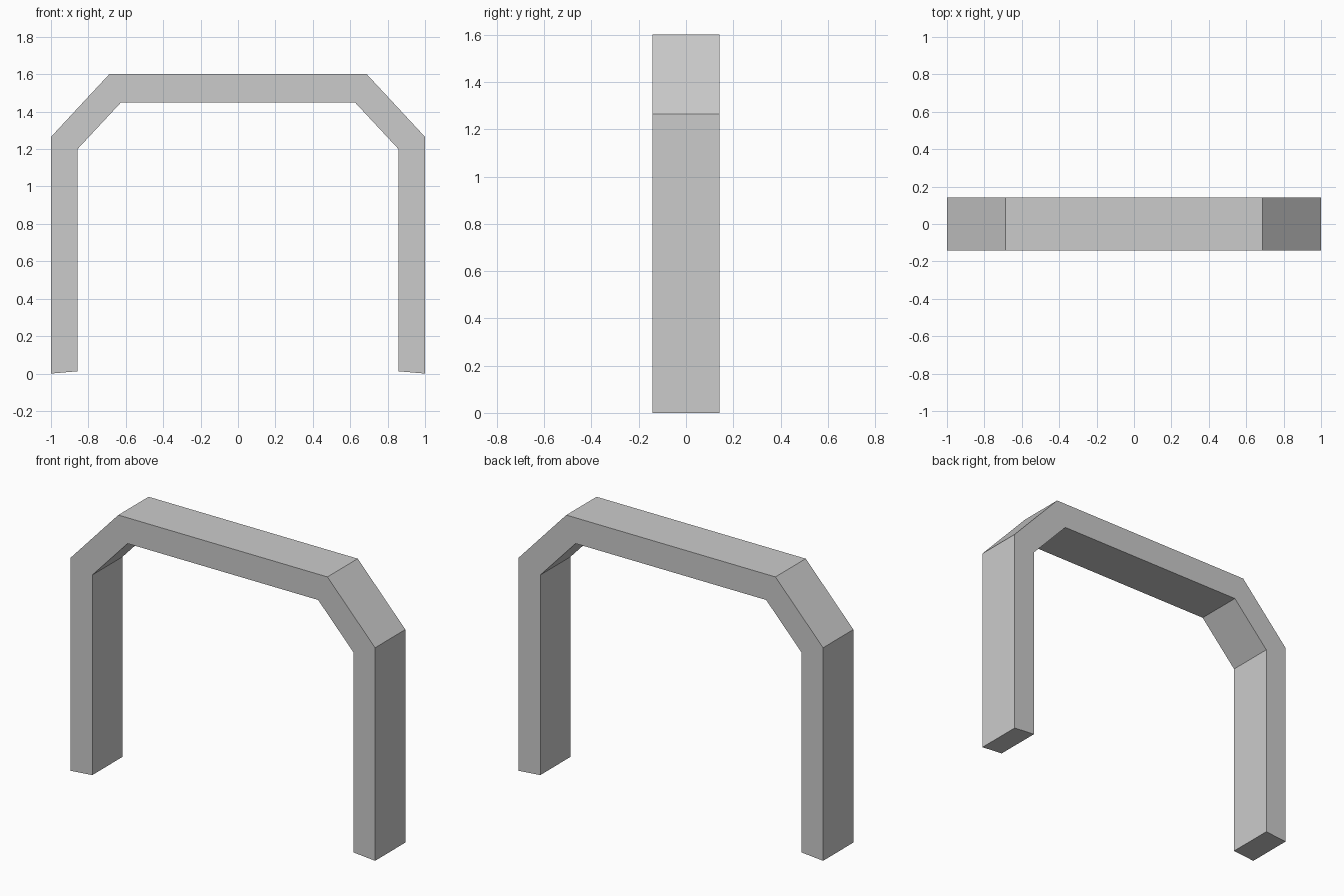
import bpy, bmesh

if "Cube" in bpy.data.objects:
    bpy.data.objects.remove(bpy.data.objects["Cube"])

HALF_DEPTH = 0.142

# Right half of the arch: (outer point, inner point) from foot to top corner
half = [((1.0, 0.0), (0.858, 0.012)),
        ((1.0, 1.265), (0.858, 1.2)),
        ((0.687, 1.602), (0.626, 1.449))]

# Mirror the sections to get the whole path
sections = half + [tuple((-x, z) for x, z in s) for s in reversed(half)]

# Sweep a rectangular section along the arch
bm = bmesh.new()
rings = []
for (ox, oz), (ix, iz) in sections:
    rings.append([bm.verts.new(p) for p in (
        (ox, -HALF_DEPTH, oz), (ox, HALF_DEPTH, oz),
        (ix, HALF_DEPTH, iz), (ix, -HALF_DEPTH, iz))])
for a, b in zip(rings, rings[1:]):
    for i in range(4):
        j = (i + 1) % 4
        bm.faces.new((a[i], a[j], b[j], b[i]))

# Close the two feet
bm.faces.new(rings[0])
bm.faces.new(rings[-1])
bmesh.ops.recalc_face_normals(bm, faces=bm.faces)

mesh = bpy.data.meshes.new("arch_frame")
bm.to_mesh(mesh)
bm.free()
bpy.context.collection.objects.link(bpy.data.objects.new("arch_frame", mesh))
